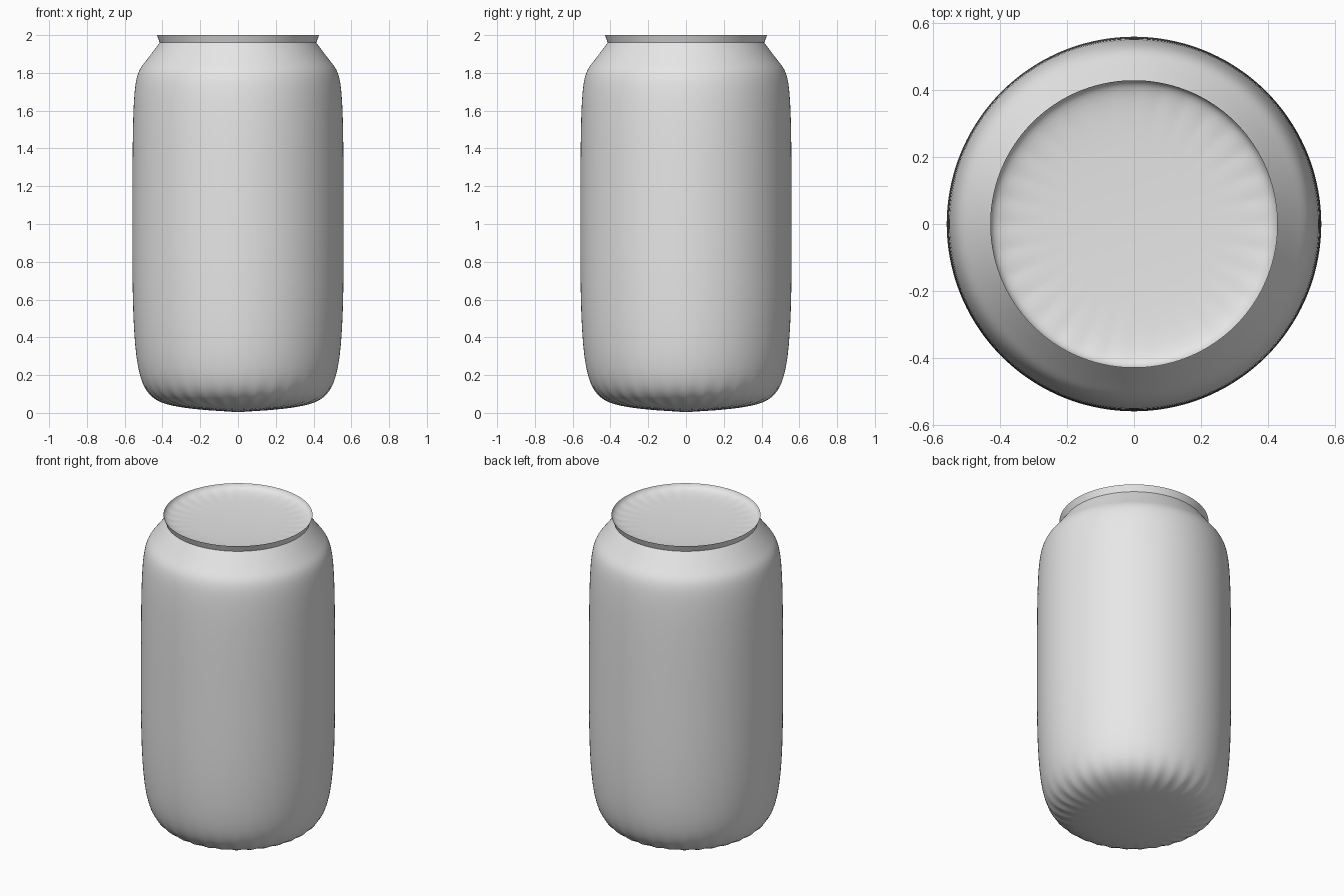
import bpy, bmesh, math

if "Cube" in bpy.data.objects:
    bpy.data.objects.remove(bpy.data.objects["Cube"])

SIDES = 32

# Control profile (radius, height, crease) from the base ring up and into the lid
PROFILE = [
    (0.433, 0.000, 0),   # base edge
    (0.563, 0.200, 0),   # lower wall
    (0.563, 1.000, 0),   # middle wall
    (0.562, 1.600, 0),   # upper wall
    (0.543, 1.800, 0),   # shoulder
    (0.500, 1.850, 0),   # neck slope
    (0.417, 1.960, 1),   # neck groove
    (0.432, 2.000, 1),   # rim
    (0.412, 1.945, 0),   # recessed lid edge
]

metal = bpy.data.materials.new("plain grey metal")
metal.diffuse_color = (0.8, 0.8, 0.8, 1)
metal.use_nodes = True
metal.node_tree.nodes["Principled BSDF"].inputs["Base Color"].default_value = metal.diffuse_color

bm = bmesh.new()
crease = bm.edges.layers.float.new("crease_edge")

# Rings of the can
rings = []
for r, z, _ in PROFILE:
    rings.append([bm.verts.new((r * math.cos(2 * math.pi * i / SIDES),
                                r * math.sin(2 * math.pi * i / SIDES), z))
                  for i in range(SIDES)])

# Walls between neighbouring rings
for low, high in zip(rings, rings[1:]):
    for i in range(SIDES):
        j = (i + 1) % SIDES
        bm.faces.new((low[i], low[j], high[j], high[i]))

# Base and lid, each one many-sided face
bm.faces.new(rings[0][::-1])
bm.faces.new(rings[-1])

# Sharp neck groove and rim
for ring, (_, _, sharp) in zip(rings, PROFILE):
    if sharp:
        for i in range(SIDES):
            edge = bm.edges.get((ring[i], ring[(i + 1) % SIDES]))
            edge[crease] = 1.0
            edge.smooth = False

for face in bm.faces:
    face.smooth = True

mesh = bpy.data.meshes.new("drink_can")
bm.to_mesh(mesh)
bm.free()
mesh.materials.append(metal)

can = bpy.data.objects.new("drink_can", mesh)
bpy.context.collection.objects.link(can)

# Rounded surface
rounding = can.modifiers.new("rounding", 'SUBSURF')
rounding.levels = 3
rounding.render_levels = 3
